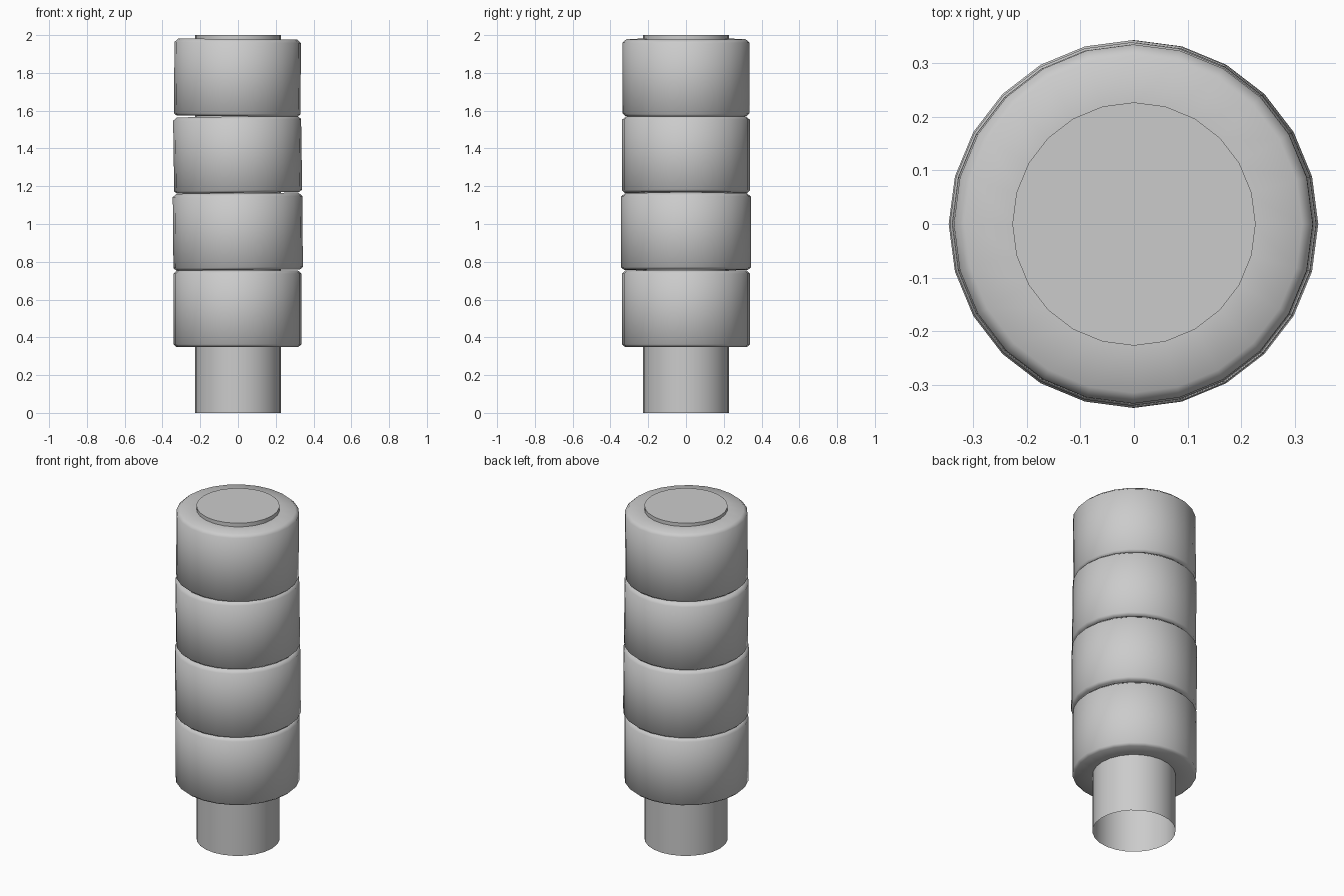
import bpy, bmesh, math

if "Cube" in bpy.data.objects:
    bpy.data.objects.remove(bpy.data.objects["Cube"])

SIDES = 24


def lathe(name, profile, lean=None, cap_top=False):
    """Spin (radius, z) points; lean = (x at bottom, x at top)."""
    bm = bmesh.new()
    z0, z1 = min(p[1] for p in profile), max(p[1] for p in profile)
    lean = lean or (0, 0)
    loops = []
    for r, z in profile:
        cx = lean[0] + (lean[1] - lean[0]) * (z - z0) / (z1 - z0)
        # heights follow the slight tilt of the axis
        slope = -(lean[1] - lean[0]) / (z1 - z0)
        loop = []
        for i in range(SIDES):
            a = 2 * math.pi * i / SIDES
            x = r * math.cos(a)
            loop.append(bm.verts.new((cx + x, r * math.sin(a), z + slope * x)))
        loops.append(loop)
    for lo, hi in zip(loops, loops[1:]):
        for i in range(SIDES):
            j = (i + 1) % SIDES
            bm.faces.new((lo[i], lo[j], hi[j], hi[i]))
    if cap_top:
        bm.faces.new(loops[-1])
    mesh = bpy.data.meshes.new(name)
    bm.to_mesh(mesh)
    bm.free()
    obj = bpy.data.objects.new(name, mesh)
    bpy.context.collection.objects.link(obj)
    bpy.context.view_layer.objects.active = obj
    obj.select_set(True)
    bpy.ops.object.shade_smooth_by_angle(angle=math.radians(50))
    obj.select_set(False)
    return obj


# Central rod, open underneath
CORE = 0.227
lathe("core_rod", [(CORE, 0), (CORE, 2)], cap_top=True)

# Four slightly crooked, bevelled sleeves: bottom z, top z, radius, lean
sleeves = [
    (0.350, 0.755, 0.339, (-0.003, -0.003)),
    (0.757, 1.163, 0.343, (0.001, -0.003)),
    (1.165, 1.569, 0.339, (0.001, -0.005)),
    (1.571, 1.979, 0.335, (-0.005, -0.001)),
]
for n, (z0, z1, r, lean) in enumerate(sleeves, 1):
    inner = CORE - 0.006
    profile = [
        (inner, z0), (r - 0.015, z0), (r, z0 + 0.013),
        (r, z1 - 0.018), (r - 0.02, z1), (inner, z1),
    ]
    lathe(f"sleeve_{n}", profile, lean)
